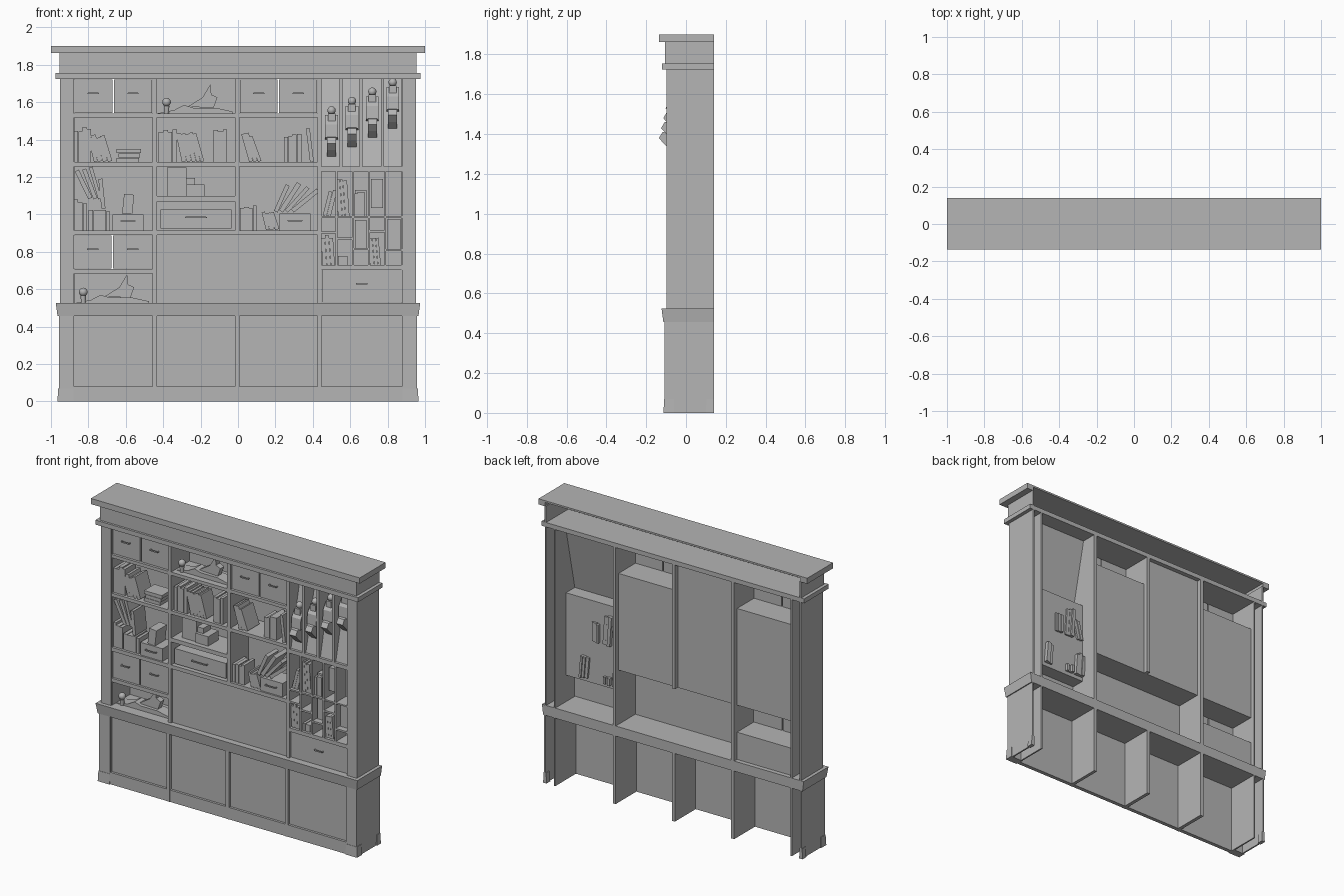
import bpy, bmesh, random
from math import radians, cos
from mathutils import Matrix, Vector

random.seed(4)
default = bpy.data.objects.get("Cube")
if default:
    bpy.data.objects.remove(default, do_unlink=True)

GREY = (0.46, 0.46, 0.46, 1)
paint = bpy.data.materials.new("plain grey")
paint.diffuse_color = GREY
paint.use_nodes = True
paint.node_tree.nodes["Principled BSDF"].inputs["Base Color"].default_value = GREY

BACK, PANEL, FRONT, FACE = 0.14, 0.11, -0.092, -0.08
SHALLOW = 0.025


def finish(name, bm, smooth=False):
    bmesh.ops.recalc_face_normals(bm, faces=bm.faces[:])
    mesh = bpy.data.meshes.new(name)
    bm.to_mesh(mesh)
    bm.free()
    mesh.materials.append(paint)
    if smooth:
        for face in mesh.polygons:
            face.use_smooth = True
    obj = bpy.data.objects.new(name, mesh)
    bpy.context.collection.objects.link(obj)
    return obj


def add_box(bm, x, y, z, flare=0, matrix=None):
    verts = bmesh.ops.create_cube(bm, size=1)["verts"]
    for v in verts:
        top = v.co.z > 0
        side = 1 if v.co.x > 0 else -1
        front = v.co.y < 0
        v.co = Vector((x[v.co.x > 0], y[v.co.y > 0], z[top]))
        if top and flare:
            v.co.x += flare * side
            v.co.y -= flare * front
    if matrix:
        bmesh.ops.transform(bm, matrix=matrix, verts=verts)


def boxes(name, specs, flare=0):
    bm = bmesh.new()
    for x, y, z in specs:
        add_box(bm, x, y, z, flare)
    return finish(name, bm)


def mirrored(x, y, z):
    return [(x, y, z), ((-x[1], -x[0]), y, z)]


def prism(name, points, axis, start, end):
    bm = bmesh.new()
    place = (lambda p, d: (d, *p)) if axis == "X" else (lambda p, d: (p[0], d, p[1]))
    face = bm.faces.new([bm.verts.new(place(p, start)) for p in points])
    moved = bmesh.ops.extrude_face_region(bm, geom=[face])["geom"]
    step = Vector(place((0, 0), end - start))
    bmesh.ops.translate(bm, vec=step, verts=[g for g in moved if isinstance(g, bmesh.types.BMVert)])
    return finish(name, bm)


def ball(name, centre, radius):
    bm = bmesh.new()
    bmesh.ops.create_uvsphere(bm, u_segments=16, v_segments=10, radius=radius,
                              matrix=Matrix.Translation(centre))
    return finish(name, bm, True)


def handle(x, z, width=0.055, y=FACE):
    half, out = width / 2, y - 0.015
    posts = [((x + s * half - 0.003, x + s * half + 0.003), (out, y), (z - 0.003, z + 0.003)) for s in (-1, 1)]
    boxes("handle", posts + [((x - half, x + half), (out - 0.003, out + 0.003), (z - 0.004, z + 0.004))])


def drawer(x, z, depth=0.015, pull=0.055):
    boxes("drawer_front", [(x, (FACE, FACE + depth), z)])
    handle((x[0] + x[1]) / 2, z[0] + (z[1] - z[0]) * 0.58, pull)


# Row of books: leaning left for negative angles, right for positive ones
def books(x, z, count, height, lean=0, spread=0, thick=0.024):
    bm = bmesh.new()
    for i in range(count):
        width = thick * random.uniform(0.75, 1.1)
        tall = height * random.uniform(0.85, 1)
        angle = radians(lean + spread * i)
        base = (-width, 0) if lean > 0 else (0, width)
        shift = Matrix.Translation((x + (width if lean > 0 else 0), 0, z))
        add_box(bm, base, (-0.075, 0.035 + random.uniform(0, 0.02)), (0, tall),
                matrix=shift @ Matrix.Rotation(angle, 4, "Y"))
        x += width / cos(angle) + 0.001
    finish("books", bm)


# Cornice, frieze and moulding, open at the back
boxes("cornice", [((-1, 1), (-0.135, BACK), (1.888, 1.9)), ((-1, 1), (-0.135, -0.1), (1.862, 1.888))]
      + mirrored((0.95, 1), (-0.1, BACK), (1.862, 1.888)))
boxes("frieze", [((-0.955, 0.955), (-0.105, -0.093), (1.75, 1.865))]
      + mirrored((0.943, 0.955), (-0.093, BACK), (1.75, 1.865)))
boxes("moulding", [((-0.977, 0.977), (-0.12, BACK), (1.725, 1.755))])

# Hollow end pillars and the countertop
boxes("upper_pillars", mirrored((0.878, 0.952), (-0.097, -0.085), (0.52, 1.73))
      + mirrored((0.942, 0.952), (-0.085, BACK), (0.52, 1.73))
      + mirrored((0.875, 0.885), (-0.085, BACK), (0.52, 1.73)))
boxes("countertop", [((-0.965, 0.965), (-0.114, BACK), (0.457, 0.525))], flare=0.009)

# Base cabinet with recessed doors, open at the back
boxes("base_ends", mirrored((0.878, 0.958), (-0.108, -0.095), (0, 0.46))
      + mirrored((0.948, 0.958), (-0.095, BACK), (0, 0.46))
      + mirrored((0.875, 0.885), (-0.095, BACK), (0, 0.46)))
boxes("feet", mirrored((0.878, 0.965), (-0.113, -0.06), (0, 0.07))
      + mirrored((0.94, 0.965), (0.1, BACK), (0, 0.07)), flare=-0.003)
stiles = [(-0.457, -0.433), (-0.016, 0.008), (0.425, 0.447)]
boxes("base_dividers", [(s, (-0.108, BACK), (0, 0.46)) for s in stiles])
boxes("base_rail", [((-0.88, 0.88), (-0.106, -0.08), (0, 0.08))])
boxes("base_doors", [((-0.88, 0.88), (-0.09, -0.08), (0.08, 0.46))])

# Upper dividers
for s in stiles:
    bottom = 0.89 if s == stiles[1] else 0.52
    boxes("upper_divider", [(s, (FRONT, BACK), (bottom, 1.73))])
boxes("centre_panel", [((-0.433, 0.425), (FACE, FACE + 0.012), (0.52, 0.895))])

# Shelves, niche backs and drawers of the three open columns
A, B, C, D = (-0.88, -0.455), (-0.435, -0.014), (0.006, 0.427), (0.445, 0.88)
levels = [(0.89, 0.915), (1.257, 1.28), (1.518, 1.54)]
for column in (A, B, C):
    boxes("shelves", [(column, (FRONT, PANEL), z) for z in levels])
    boxes("niche_back", [(column, (PANEL - 0.008, PANEL), (0.9, 1.53))])
    if column == B:
        boxes("niche_back_top", [(column, (PANEL - 0.008, PANEL), (1.53, 1.725))])
    else:
        middle = (column[0] + column[1]) / 2
        drawer((column[0] + 0.004, middle - 0.004), (1.543, 1.722))
        drawer((middle + 0.004, column[1] - 0.004), (1.543, 1.722))
boxes("low_shelf", [(A, (FRONT, PANEL), (0.683, 0.708)), (A, (PANEL - 0.008, PANEL), (0.52, 0.69))])
drawer((-0.878, -0.677), (0.71, 0.888))
drawer((-0.668, -0.458), (0.71, 0.888))

# Wide drawer in its own frame, with a stepped box above
boxes("drawer_shelf", [(B, (FRONT, PANEL), (1.07, 1.097))])
drawer((-0.415, -0.035), (0.925, 1.027), 0.12, 0.11)
boxes("stepped_box", [((-0.38, -0.275), (-0.05, 0.05), (1.097, 1.25)),
                      ((-0.275, -0.18), (-0.06, 0.05), (1.097, 1.16))])
boxes("step_lid", [((-0.275, -0.23), (-0.04, 0.04), (1.16, 1.195))])
drawer((-0.67, -0.505), (0.915, 1.0), 0.13, 0.075)
drawer((0.222, 0.388), (0.915, 1.005), 0.13, 0.075)

# Books
books(-0.875, 1.28, 4, 0.19)
books(-0.77, 1.28, 4, 0.15, -14, -1)
boxes("stacked_books", [((-0.65 + 0.01 * (i % 2), -0.53 + 0.006 * i), (-0.07, 0.04),
                         (1.28 + 0.024 * i, 1.302 + 0.024 * i)) for i in range(3)])
books(-0.425, 1.28, 4, 0.185)
books(-0.3, 1.28, 5, 0.165, -12, -1)
books(-0.13, 1.28, 3, 0.185)
books(0.06, 1.28, 3, 0.16, -16, -2)
books(0.245, 1.28, 4, 0.15)
books(0.385, 1.28, 1, 0.18, -7)
books(-0.878, 0.915, 3, 0.165)
books(-0.8, 0.915, 5, 0.12)
books(-0.8, 1.08, 3, 0.19, -26, 5)
books(-0.73, 1.03, 1, 0.16, -6)
books(-0.62, 1.0, 1, 0.115, 6, 0, 0.065)
books(0.01, 0.915, 4, 0.135)
books(0.15, 0.915, 3, 0.1, -14, -2)
books(0.19, 1.01, 4, 0.18, 24, 9)


# Reclining ornament with a lamp and a leaf-shaped fin
def ornament(x, z):
    rest = [(0, 0), (0.4, 0), (0.4, 0.01), (0.31, 0.03), (0.19, 0.03), (0.14, 0.045), (0.09, 0.018)]
    fin = [(0.16, 0.035), (0.24, 0.085), (0.282, 0.155), (0.288, 0.1), (0.32, 0.085), (0.3, 0.03)]
    prism("ornament_body", [(x + a, z + b) for a, b in rest], "Y", -0.05, 0.03)
    prism("ornament_fin", [(x + a, z + b) for a, b in fin], "Y", -0.03, 0.01)
    ball("lamp_bulb", (x + 0.048, -0.05, z + 0.06), 0.023)
    bm = bmesh.new()
    bmesh.ops.create_cone(bm, cap_ends=True, segments=12, radius1=0.012, radius2=0.015, depth=0.04,
                          matrix=Matrix.Translation((x + 0.048, -0.05, z + 0.02)))
    finish("lamp_stem", bm)


ornament(-0.43, 1.54)
ornament(-0.875, 0.525)

# Right column: shallow shelves, drawer, and tall slots with sloping backs
boxes("cubby_shelves", [(D, (FRONT, SHALLOW), (1.23, 1.257)), (D, (FRONT, SHALLOW), (0.703, 0.728))])
drawer((0.449, 0.876), (0.528, 0.702))
prism("slot_back", [(-0.075, 1.257), (-0.068, 1.257), (0.035, 1.725), (0.028, 1.725)], "X", *D)
for x in (0.55, 0.658, 0.773):
    prism("slot_divider", [(FRONT, 1.257), (-0.068, 1.257), (0.035, 1.725), (FRONT, 1.725)], "X", x - 0.008, x + 0.008)

# Display figures stepping up the sloping slots
hull = [(-0.066, 1.31), (-0.105, 1.345), (-0.136, 1.38), (-0.118, 1.41), (-0.06, 1.42)]
chest = [(-0.05, 1.4), (-0.1, 1.41), (-0.095, 1.48), (-0.06, 1.53), (-0.015, 1.53)]
for i in range(4):
    x, dy, dz = 0.5 + 0.109 * i, 0.011 * i, 0.05 * i
    for name, outline, half in (("figure_hull", hull, 0.024), ("figure_chest", chest, 0.034)):
        prism(name, [(y + dy, z + dz) for y, z in outline], "X", x - half, x + half)
    boxes("figure_collar", [((x - 0.02, x + 0.02), (-0.085 + dy, -0.03 + dy), (1.5 + dz, 1.54 + dz))])
    ball("figure_head", (x, -0.06 + dy, 1.556 + dz), 0.022)

# Cubby grid
walls = [0.527, 0.614, 0.7, 0.787]
boxes("cubby_grid", [((x - 0.005, x + 0.005), (FRONT, SHALLOW), (0.728, 1.23)) for x in walls]
      + [(D, (FRONT, SHALLOW), (0.98, 0.99)), (D, (SHALLOW - 0.006, SHALLOW), (0.72, 1.24))])
cells = list(zip([D[0]] + walls, walls + [D[1]]))
for cell, z in zip(cells, (0.903, 0.87, 0.815, 0.91, 0.81)):
    boxes("cubby_ledge", [(cell, (FRONT, SHALLOW), (z - 0.006, z + 0.006))])
for cell, z in ((2, (0.99, 1.13)), (3, (1.035, 1.19)), (2, (0.82, 0.97)), (4, (0.815, 0.975))):
    a, b = cells[cell]
    boxes("paper_bundle", [((a + 0.012, b - 0.012), (-0.05, 0.01), z)])
for cell, z, count, tall, lean in ((0, 0.99, 2, 0.14, 14), (1, 0.99, 3, 0.2, -4), (2, 0.99, 3, 0.13, 0),
                                   (0, 0.728, 3, 0.165, -4), (1, 0.728, 3, 0.05, 0), (3, 0.728, 3, 0.15, -5)):
    books(cells[cell][0] + 0.008, z, count, tall, lean, 0, 0.02)
